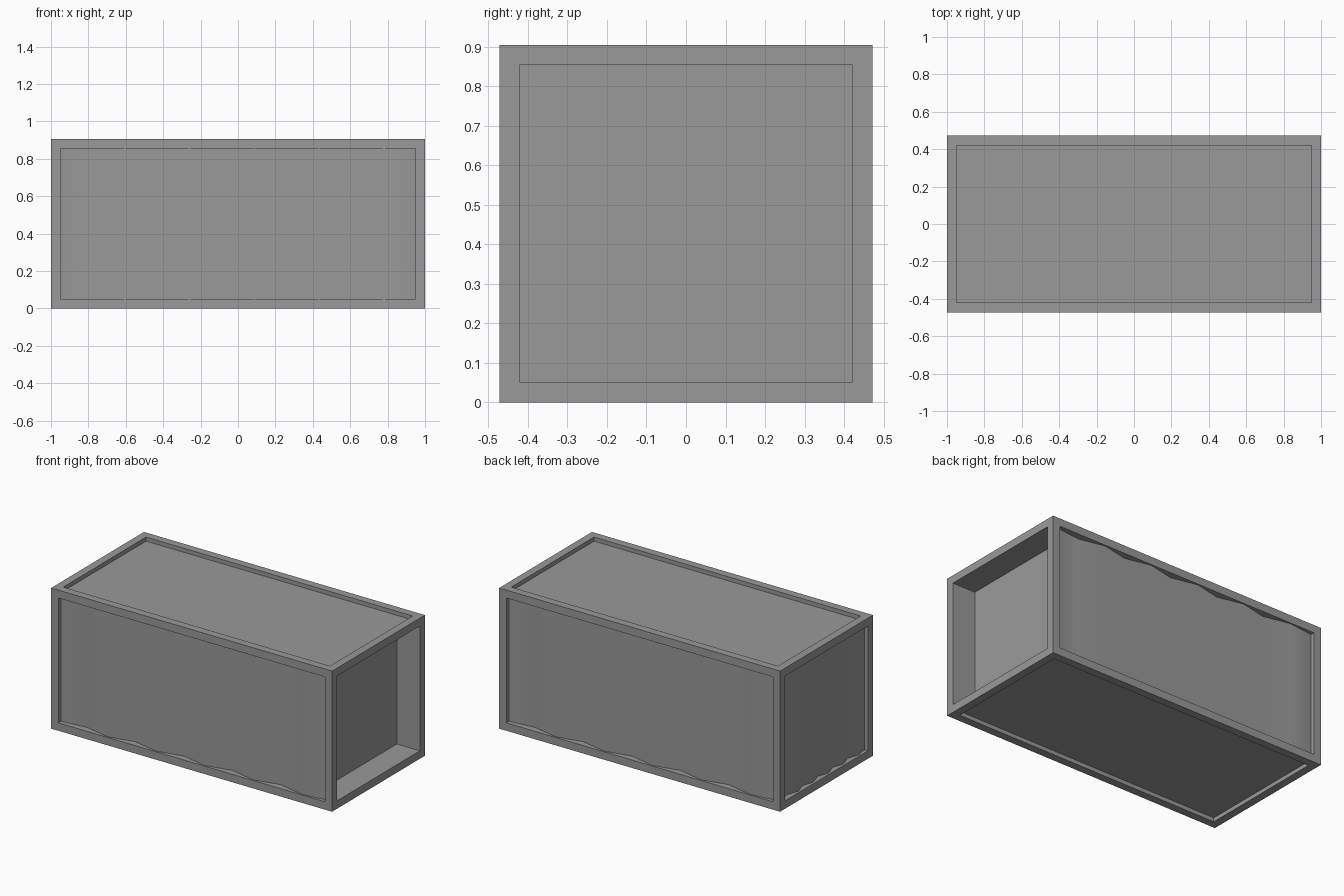
import bpy, bmesh, math
from mathutils import Matrix, Vector

if "Cube" in bpy.data.objects:
    bpy.data.objects.remove(bpy.data.objects["Cube"])

X, Y, H, B = 1.0, 0.472, 0.905, 0.051   # half length, half width, height, beam size

paint = bpy.data.materials.new("dark_grey_paint")
paint.diffuse_color = (0.32, 0.32, 0.32, 1)
paint.use_nodes = True
paint.node_tree.nodes["Principled BSDF"].inputs["Base Color"].default_value = paint.diffuse_color


def finish(name, bm, smooth=False):
    bmesh.ops.remove_doubles(bm, verts=bm.verts, dist=1e-5)
    me = bpy.data.meshes.new(name)
    bm.to_mesh(me)
    bm.free()
    for p in me.polygons:
        p.use_smooth = smooth
    me.materials.append(paint)
    ob = bpy.data.objects.new(name, me)
    bpy.context.collection.objects.link(ob)
    return ob


def box(name, lo, hi):
    bm = bmesh.new()
    bmesh.ops.create_cube(bm, size=1)
    for v in bm.verts:
        v.co = [lo[i] if v.co[i] < 0 else hi[i] for i in range(3)]
    return finish(name, bm)


# Frame: outer skin of a 3x3x3 cell lattice, keeping only edge and corner cells
cuts = [(-X, -X + B, X - B, X), (-Y, -Y + B, Y - B, Y), (0, B, H - B, H)]


def solid(c):
    return all(0 <= k <= 2 for k in c) and sum(k == 1 for k in c) <= 1


bm = bmesh.new()
for c in [(i, j, k) for i in range(3) for j in range(3) for k in range(3)]:
    if not solid(c):
        continue
    for axis in range(3):
        for side in (0, 1):
            n = list(c)
            n[axis] += 2 * side - 1
            if solid(n):
                continue
            u, w = (axis + 1) % 3, (axis + 2) % 3
            quad = []
            for du, dw in ((0, 0), (1, 0), (1, 1), (0, 1)):
                g = list(c)
                g[axis] += side
                g[u] += du
                g[w] += dw
                quad.append(bm.verts.new([cuts[a][g[a]] for a in range(3)]))
            bm.faces.new(quad if side else quad[::-1])
finish("frame", bm)


# Corrugated wall: zigzag profile lifted to full height, turned to its side
def corrugated(name, half, dist, turn, steps, outer, inner):
    bm = bmesh.new()
    rot = Matrix.Rotation(turn, 4, 'Z')
    prev = None
    for i in range(steps + 1):
        depth = (outer + inner) / 2 if i in (0, steps) else (inner if i % 2 else outer)
        x = -half + 2 * half * i / steps
        col = [bm.verts.new(rot @ Vector((x, -dist + depth, z))) for z in (B, H - B)]
        if prev:
            bm.faces.new((prev[0], col[0], col[1], prev[1]))
        prev = col
    finish(name, bm, True)


corrugated("front_wall", X - B, Y, 0, 11, 0.007, 0.045)
corrugated("back_wall", X - B, Y, math.pi, 11, 0.007, 0.045)
corrugated("left_end_wall", Y - B, X, -math.pi / 2, 11, 0.012, 0.038)

# Flat recessed roof and floor slabs
box("roof", (-X + B, -Y + B, H - B), (X - B, Y - B, H - 0.026))
box("floor", (-X + B, -Y + B, 0.026), (X - B, Y - B, B))

# Deep door recess on the right end: five-sided pocket open towards +x
door = box("door_recess", (0.836, -Y + B, B), (X - B, Y - B, H - B))
bm = bmesh.new()
bm.from_mesh(door.data)
bm.normal_update()
bmesh.ops.delete(bm, geom=[f for f in bm.faces if f.normal.x > 0.9], context='FACES')
bmesh.ops.reverse_faces(bm, faces=bm.faces)
bm.to_mesh(door.data)
bm.free()
